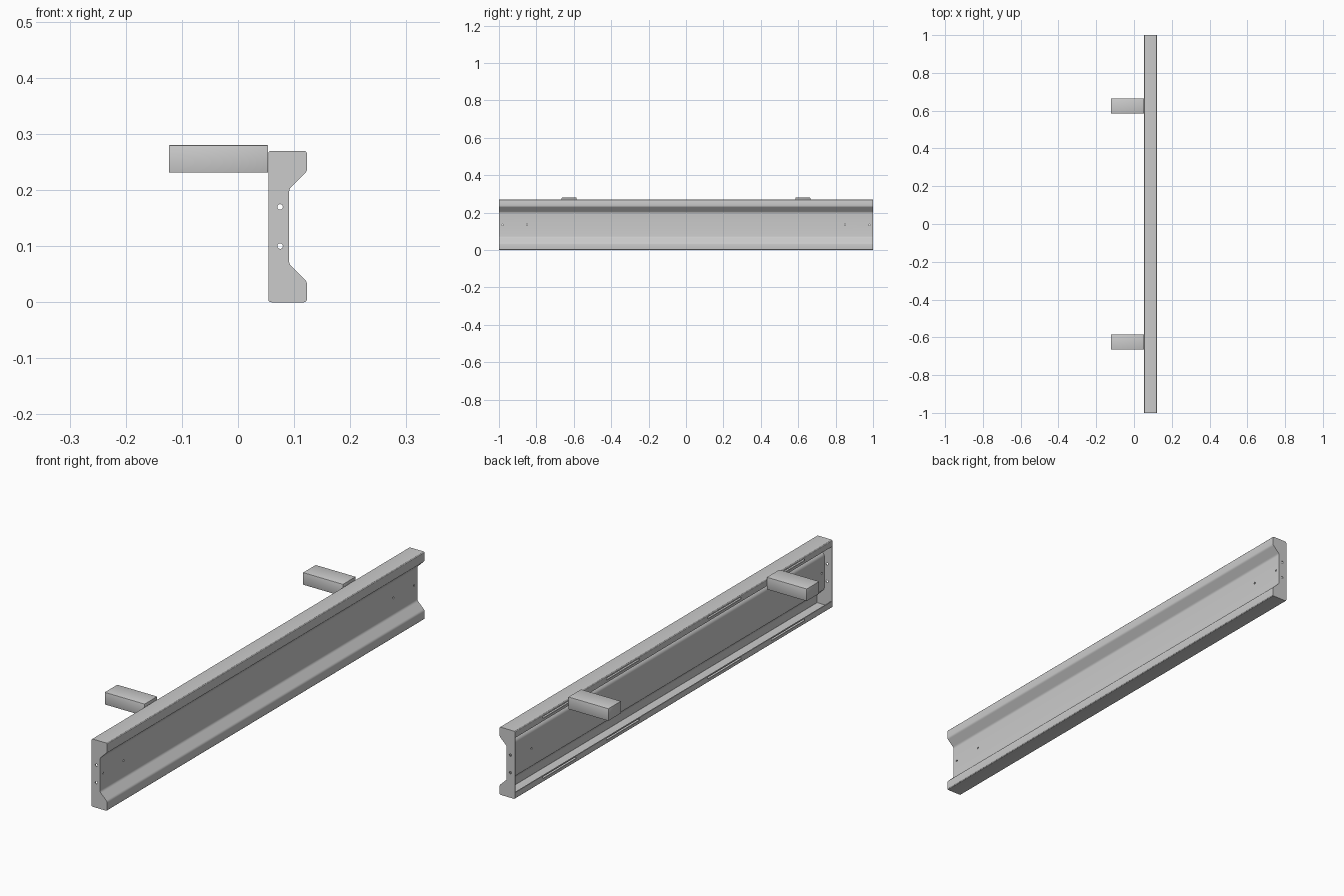
import bpy, bmesh, math
from mathutils import Vector

if "Cube" in bpy.data.objects:
    bpy.data.objects.remove(bpy.data.objects["Cube"])

T = 0.004          # sheet thickness
XB, XF, XW = 0.054, 0.123, 0.091
H, LIP = 0.27, 0.026


def make(name, bm):
    bmesh.ops.recalc_face_normals(bm, faces=bm.faces)
    me = bpy.data.meshes.new(name)
    bm.to_mesh(me)
    bm.free()
    ob = bpy.data.objects.new(name, me)
    bpy.context.collection.objects.link(ob)
    return ob


def fillet(pts, r, closed, n=3):
    out = []
    for i, p in enumerate(pts):
        if not closed and i in (0, len(pts) - 1):
            out.append(p)
            continue
        p, a, b = Vector(p), Vector(pts[i - 1]), Vector(pts[(i + 1) % len(pts)])
        s, e = p + (a - p).normalized() * r, p + (b - p).normalized() * r
        for k in range(n + 1):
            t = k / n
            out.append(tuple(s * (1 - t) ** 2 + p * 2 * t * (1 - t) + e * t * t))
    return out


def thicken(pts, t):
    # closed outline: the path plus its inward offset
    inner = []
    for i, p in enumerate(pts):
        d = [(Vector(pts[j + 1]) - Vector(pts[j])).normalized()
             for j in (i - 1, i) if 0 <= j < len(pts) - 1]
        ns = [Vector((-v.y, v.x)) for v in d]
        m = sum(ns, Vector((0, 0))).normalized()
        inner.append(tuple(Vector(p) + m * t / m.dot(ns[0])))
    return pts + inner[::-1]


def extrude(name, pts, y0, y1):
    bm = bmesh.new()
    f = bm.faces.new([bm.verts.new((x, y0, z)) for x, z in pts])
    g = bmesh.ops.extrude_face_region(bm, geom=[f])
    bmesh.ops.translate(bm, vec=(0, y1 - y0, 0),
                        verts=[v for v in g["geom"] if isinstance(v, bmesh.types.BMVert)])
    return make(name, bm)


def box(name, lo, hi, bevel=0):
    bm = bmesh.new()
    bmesh.ops.create_cube(bm, size=1)
    for v in bm.verts:
        v.co = [(a + b) / 2 + c * (b - a) for a, b, c in zip(lo, hi, v.co)]
    if bevel:
        bmesh.ops.bevel(bm, geom=bm.edges[:], offset=bevel, segments=2, profile=0.5, affect='EDGES')
    return make(name, bm)


def cylinder(name, centre, r, axis):
    bm = bmesh.new()
    bmesh.ops.create_cone(bm, cap_ends=True, segments=12, radius1=r, radius2=r, depth=0.02)
    ob = make(name, bm)
    ob.location = centre
    ob.rotation_euler = (0, math.pi / 2, 0) if axis == 'X' else (math.pi / 2, 0, 0)
    return ob


def cut(ob, cutters):
    for c in cutters:
        m = ob.modifiers.new("cut", 'BOOLEAN')
        m.operation, m.solver, m.object = 'DIFFERENCE', 'EXACT', c
        c.hide_render = True
    bpy.context.view_layer.update()
    me = bpy.data.meshes.new_from_object(ob.evaluated_get(bpy.context.evaluated_depsgraph_get()))
    ob.modifiers.clear()
    ob.data = me
    for c in cutters:
        bpy.data.objects.remove(c)


# channel sheet with lips folded over the open back
face = [(XB, 0), (XF, 0), (XF, 0.037), (XW, 0.068),
        (XW, H - 0.068), (XF, H - 0.037), (XF, H), (XB, H)]
path = fillet([(XB, LIP)] + face + [(XB, H - LIP)], 0.006, False)
rail = extrude("channel_rail", thicken(path, T), -1 + T, 1 - T)

# mounting holes in the web, slots in the lips
cutters = []
for s in (-1, 1):
    for y in (0.98, 0.85):
        cutters.append(cylinder("hole_cutter", (XW, s * y, H / 2), 0.004, 'X'))
    for y in (0.32, 0.72):
        for z in (0.018, H - 0.012):
            cutters.append(box("slot_cutter", (XB - 0.01, s * y - 0.105, z - 0.004),
                               (XB + 0.01, s * y + 0.105, z + 0.004)))
cut(rail, cutters)

# end plates closing the channel, with two bolt holes each
for s, side in ((-1, "front"), (1, "back")):
    plate = extrude(side + "_end_plate", fillet(face, 0.006, True), s * (1 - T), s)
    cut(plate, [cylinder("hole_cutter", (0.075, s, z), 0.005, 'Y') for z in (0.10, 0.17)])

# support arms behind the rail
for s, side in ((-1, "front"), (1, "back")):
    y = s * 0.625
    box(side + "_support_arm", (-0.123, y - 0.04, 0.231), (0.0535, y + 0.04, 0.28), 0.0015)

# smooth the bends, keep the sharp edges
for ob in bpy.context.collection.objects:
    ob.select_set(True)
    bpy.context.view_layer.objects.active = ob
bpy.ops.object.shade_smooth_by_angle(angle=math.radians(32))
